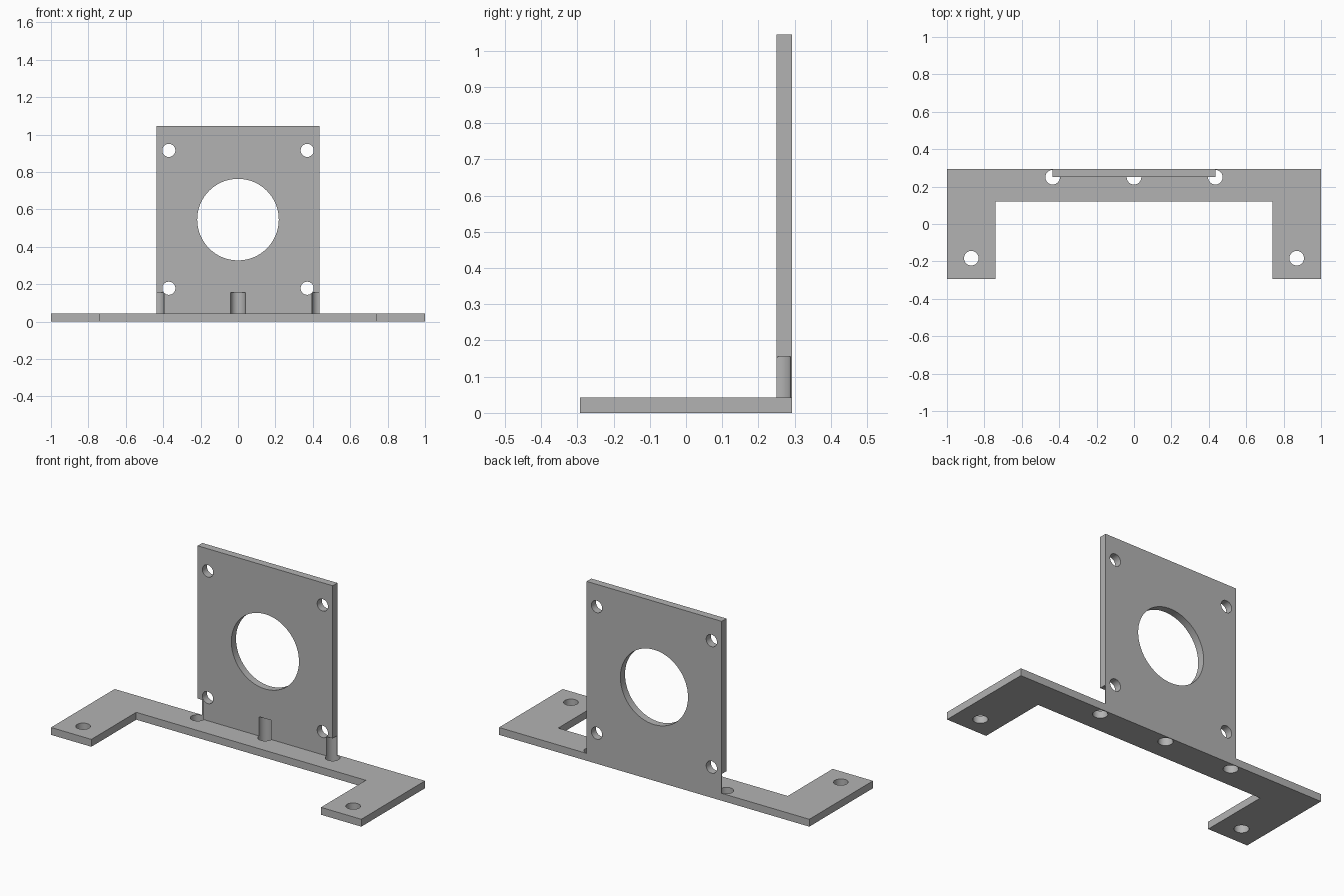
import bpy
import bmesh
from math import radians
from mathutils import Matrix

if "Cube" in bpy.data.objects:
    bpy.data.objects.remove(bpy.data.objects["Cube"], do_unlink=True)

grey = bpy.data.materials.new("plain grey")
grey.use_nodes = True
COLOUR = (0.45, 0.45, 0.45, 1)
grey.diffuse_color = COLOUR
grey.node_tree.nodes["Principled BSDF"].inputs["Base Color"].default_value = COLOUR

THICK = 0.043     # sheet thickness
BACK = 0.293      # rear edge
FACE = BACK - THICK
HALF_W = 0.435    # half width of the upright plate


def finish(name, bm):
    bmesh.ops.recalc_face_normals(bm, faces=bm.faces[:])
    mesh = bpy.data.meshes.new(name)
    bm.to_mesh(mesh)
    bm.free()
    mesh.materials.append(grey)
    obj = bpy.data.objects.new(name, mesh)
    bpy.context.collection.objects.link(obj)
    return obj


def extrude(name, outline, vector):
    bm = bmesh.new()
    face = bm.faces.new([bm.verts.new(p) for p in outline])
    geom = bmesh.ops.extrude_face_region(bm, geom=[face])["geom"]
    verts = [g for g in geom if isinstance(g, bmesh.types.BMVert)]
    bmesh.ops.translate(bm, vec=vector, verts=verts)
    return finish(name, bm)


def cylinder(name, centre, radius, depth, along_y=False, segments=48):
    bm = bmesh.new()
    turn = Matrix.Rotation(radians(90), 4, "X") if along_y else Matrix()
    bmesh.ops.create_cone(bm, cap_ends=True, segments=segments, radius1=radius,
                          radius2=radius, depth=depth,
                          matrix=Matrix.Translation(centre) @ turn)
    return finish(name, bm)


def combine(target, other, operation):
    mod = target.modifiers.new(other.name, "BOOLEAN")
    mod.operation = operation
    mod.solver = "EXACT"
    mod.object = other
    bpy.context.view_layer.objects.active = target
    bpy.ops.object.modifier_apply(modifier=mod.name)
    bpy.data.objects.remove(other, do_unlink=True)


# U-shaped base with two forward arms
half = [(1, BACK), (1, -BACK), (0.74, -BACK), (0.74, 0.12)]
outline = half + [(-x, y) for x, y in reversed(half)]
bracket = extrude("mounting_bracket", [(x, y, 0) for x, y in outline], (0, 0, THICK))

# Upright plate, flush with the rear edge
corners = [(-HALF_W, 0), (HALF_W, 0), (HALF_W, 1.045), (-HALF_W, 1.045)]
plate = extrude("upright_plate", [(x, FACE, z) for x, z in corners], (0, THICK, 0))
combine(bracket, plate, "UNION")

# Large opening and four corner holes in the upright plate
middle = FACE + THICK / 2
cutters = [cylinder("opening", (0, middle, 0.545), 0.218, 0.2, True, 96)]
for x in (-0.37, 0.37):
    for z in (0.178, 0.915):
        cutters.append(cylinder("corner_hole", (x, middle, z), 0.035, 0.2, True))

# Arm holes, and drill pockets running up into the front of the plate
for x in (-0.87, 0.87):
    cutters.append(cylinder("arm_hole", (x, -0.183, 0), 0.039, 0.3))
for x in (-HALF_W, 0, HALF_W):
    cutters.append(cylinder("drill_pocket", (x, FACE, 0.0275), 0.039, 0.255))
for cutter in cutters:
    combine(bracket, cutter, "DIFFERENCE")

# Smooth hole walls, sharp sheet edges
bpy.ops.object.select_all(action="DESELECT")
bracket.select_set(True)
bpy.context.view_layer.objects.active = bracket
bpy.ops.object.shade_smooth_by_angle(angle=radians(30))
